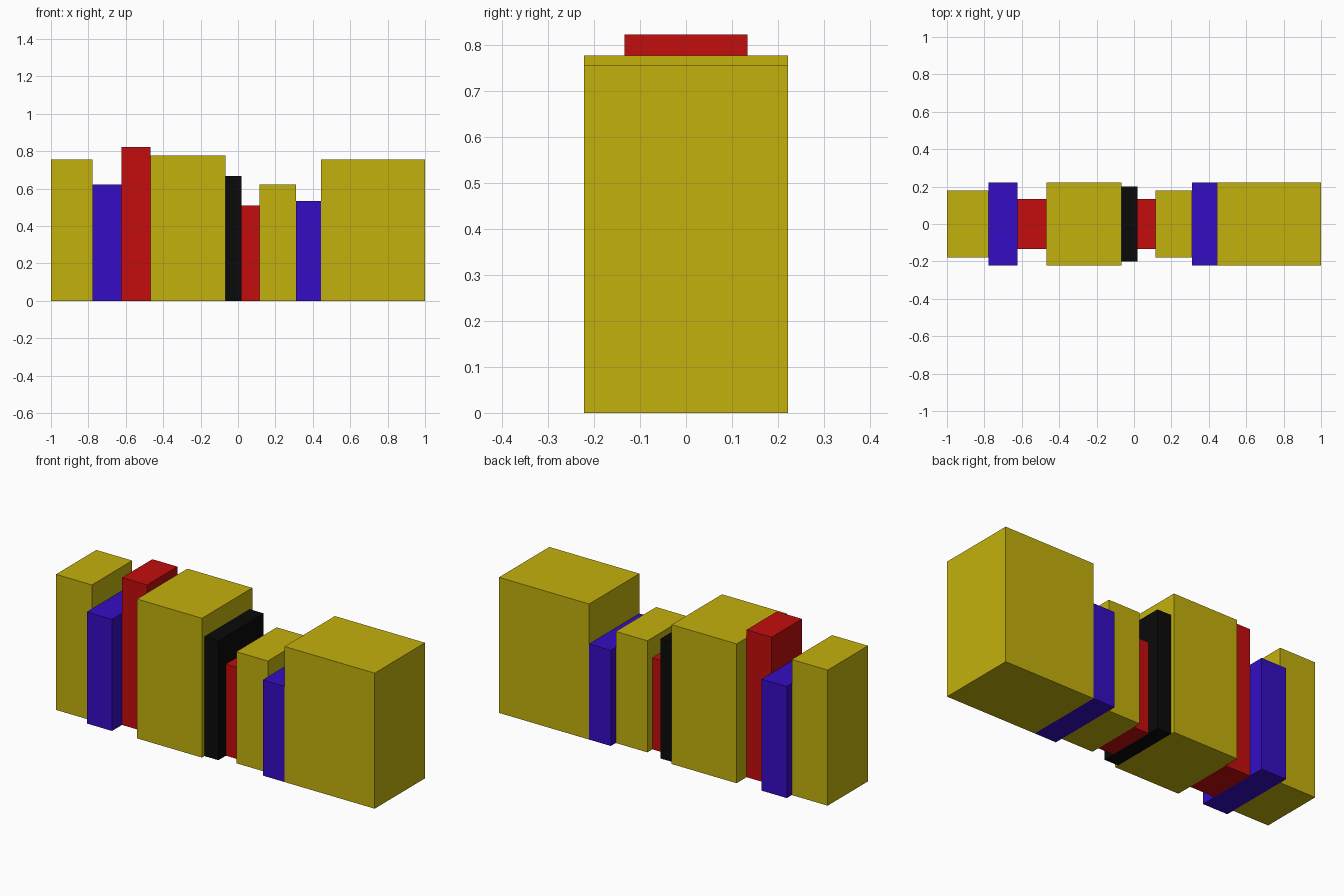
import bpy
import bmesh

cube = bpy.data.objects.get("Cube")
if cube:
    bpy.data.objects.remove(cube, do_unlink=True)


def make_material(name, rgb):
    mat = bpy.data.materials.new(name)
    mat.use_nodes = True
    colour = (*rgb, 1.0)
    mat.diffuse_color = colour
    mat.node_tree.nodes["Principled BSDF"].inputs["Base Color"].default_value = colour
    return mat


MATERIALS = {
    "yellow": make_material("mustard yellow", (0.55, 0.44, 0.004)),
    "blue": make_material("deep blue", (0.036, 0.004, 0.55)),
    "red": make_material("strong red", (0.55, 0.004, 0.004)),
    "black": make_material("near black", (0.003, 0.003, 0.003)),
}


def add_block(name, x0, x1, depth, height, colour):
    """Box standing on the ground, centred on y, spanning x0 to x1."""
    bm = bmesh.new()
    bmesh.ops.create_cube(bm, size=1.0)
    for v in bm.verts:
        v.co.x *= x1 - x0
        v.co.y *= depth
        v.co.z = (v.co.z + 0.5) * height
    mesh = bpy.data.meshes.new(name)
    bm.to_mesh(mesh)
    bm.free()
    mesh.materials.append(MATERIALS[colour])
    obj = bpy.data.objects.new(name, mesh)
    obj.location.x = (x0 + x1) / 2
    bpy.context.collection.objects.link(obj)


# Row of touching blocks: name, right-hand end x, depth, height, colour
BLOCKS = [
    ("yellow_end_block", -0.778, 0.356, 0.757, "yellow"),
    ("tall_blue_slab", -0.623, 0.444, 0.623, "blue"),
    ("tall_red_slab", -0.468, 0.268, 0.823, "red"),
    ("yellow_middle_block", -0.067, 0.444, 0.778, "yellow"),
    ("black_slab", 0.019, 0.400, 0.667, "black"),
    ("short_red_slab", 0.114, 0.268, 0.511, "red"),
    ("yellow_small_block", 0.309, 0.356, 0.623, "yellow"),
    ("short_blue_slab", 0.443, 0.444, 0.534, "blue"),
    ("yellow_large_block", 1.0, 0.444, 0.757, "yellow"),
]

x = -1.0
for name, end, depth, height, colour in BLOCKS:
    add_block(name, x, end, depth, height, colour)
    x = end
